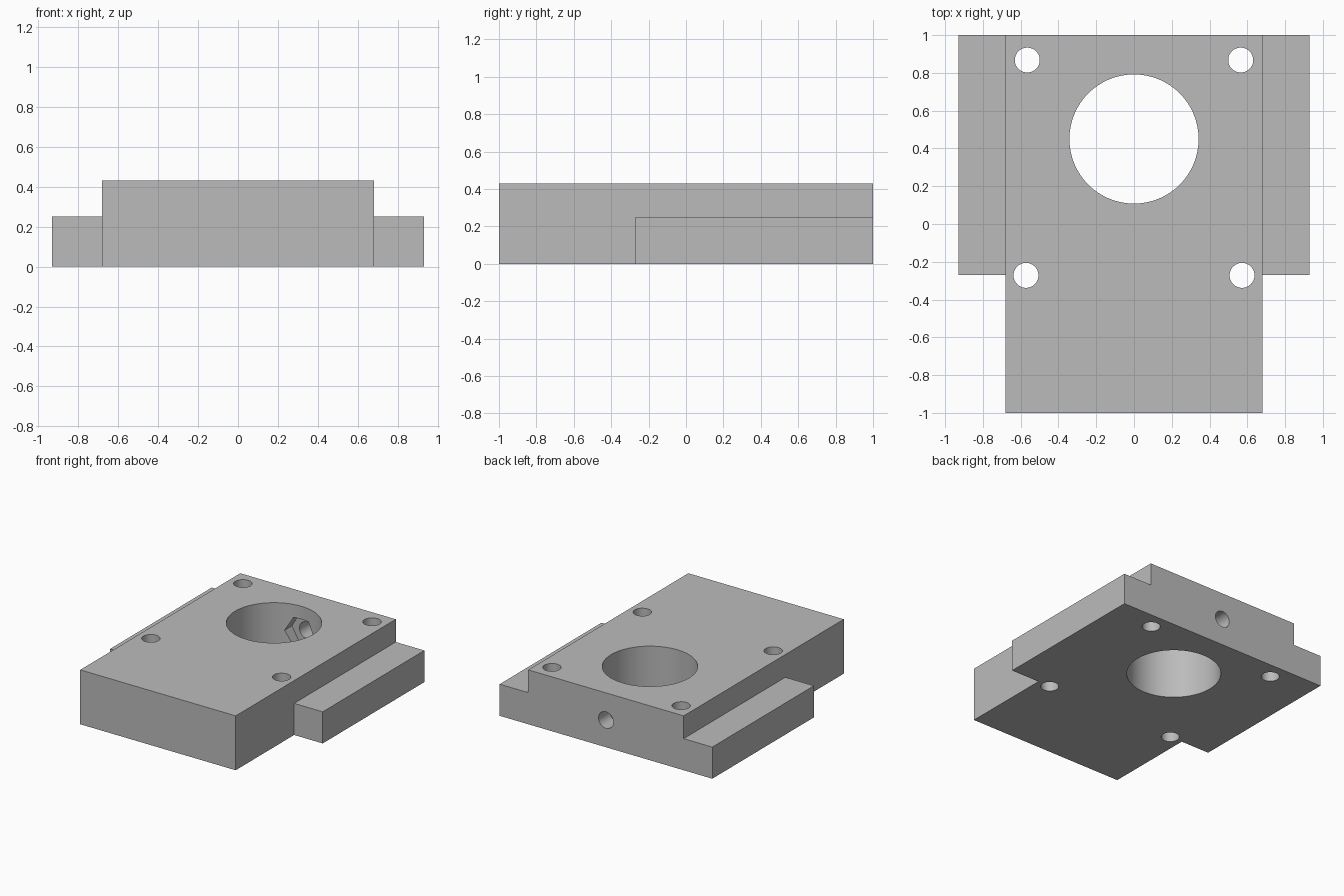
import bpy
import bmesh
import math
from mathutils import Matrix

if "Cube" in bpy.data.objects:
    bpy.data.objects.remove(bpy.data.objects["Cube"])

BODY_X, FLANGE_X = 0.68, 0.93
TOP_Z, FLANGE_Z = 0.43, 0.25
FLANGE_FRONT = -0.27
BORE_Y, BORE_R = 0.45, 0.342

grey = bpy.data.materials.new("plain grey")
grey.diffuse_color = (0.5, 0.5, 0.5, 1)
grey.use_nodes = True
grey.node_tree.nodes["Principled BSDF"].inputs["Base Color"].default_value = grey.diffuse_color


def make_object(name, bm):
    bmesh.ops.recalc_face_normals(bm, faces=bm.faces[:])
    mesh = bpy.data.meshes.new(name)
    bm.to_mesh(mesh)
    bm.free()
    mesh.materials.append(grey)
    obj = bpy.data.objects.new(name, mesh)
    bpy.context.collection.objects.link(obj)
    return obj


def cylinder(name, centre, radius, depth, sides, turn=Matrix()):
    bm = bmesh.new()
    bmesh.ops.create_cone(bm, cap_ends=True, segments=sides, radius1=radius,
                          radius2=radius, depth=depth,
                          matrix=Matrix.Translation(centre) @ turn)
    return make_object(name, bm)


def box(name, low, high):
    bm = bmesh.new()
    bmesh.ops.create_cube(bm, size=1)
    for v in bm.verts:
        v.co = [b if c > 0 else a for c, a, b in zip(v.co, low, high)]
    return make_object(name, bm)


# Stepped profile extruded from front to back
profile = [(-FLANGE_X, 0), (FLANGE_X, 0), (FLANGE_X, FLANGE_Z), (BODY_X, FLANGE_Z),
           (BODY_X, TOP_Z), (-BODY_X, TOP_Z), (-BODY_X, FLANGE_Z), (-FLANGE_X, FLANGE_Z)]
bm = bmesh.new()
face = bm.faces.new([bm.verts.new((x, -1, z)) for x, z in profile])
extruded = bmesh.ops.extrude_face_region(bm, geom=[face])["geom"]
bmesh.ops.translate(bm, vec=(0, 2, 0),
                    verts=[g for g in extruded if isinstance(g, bmesh.types.BMVert)])
block = make_object("mounting_block", bm)

# Shorten the flanges at the front
cutters = [box("flange_cutter_right", (BODY_X, -1.2, -0.2), (1.2, FLANGE_FRONT, 0.6)),
           box("flange_cutter_left", (-1.2, -1.2, -0.2), (-BODY_X, FLANGE_FRONT, 0.6))]

# Large bore and four vertical bolt holes
cutters.append(cylinder("bore_cutter", (0, BORE_Y, 0.2), BORE_R, 1, 96))
for side in (-1, 1):
    for x, y in ((0.565, 0.868), (0.572, -0.272)):
        cutters.append(cylinder("bolt_hole_cutter", (side * x, y, 0.2), 0.066, 1, 48))

# Set screw hole through the back wall, with a hexagonal nut pocket inside the bore
lie_down = Matrix.Rotation(math.radians(90), 4, 'X')
hex_turn = lie_down @ Matrix.Rotation(math.radians(30), 4, 'Z')
cutters.append(cylinder("screw_hole_cutter", (0, 0.85, 0.215), 0.065, 0.6, 48, lie_down))
cutters.append(cylinder("nut_pocket_cutter", (0, 0.68, 0.215), 0.13, 0.36, 6, hex_turn))

bpy.context.view_layer.objects.active = block
block.select_set(True)
for cutter in cutters:
    mod = block.modifiers.new(cutter.name, 'BOOLEAN')
    mod.operation = 'DIFFERENCE'
    mod.solver = 'EXACT'
    mod.object = cutter
    bpy.ops.object.modifier_apply(modifier=mod.name)
    bpy.data.objects.remove(cutter)

bpy.ops.object.shade_smooth_by_angle(angle=math.radians(30))
